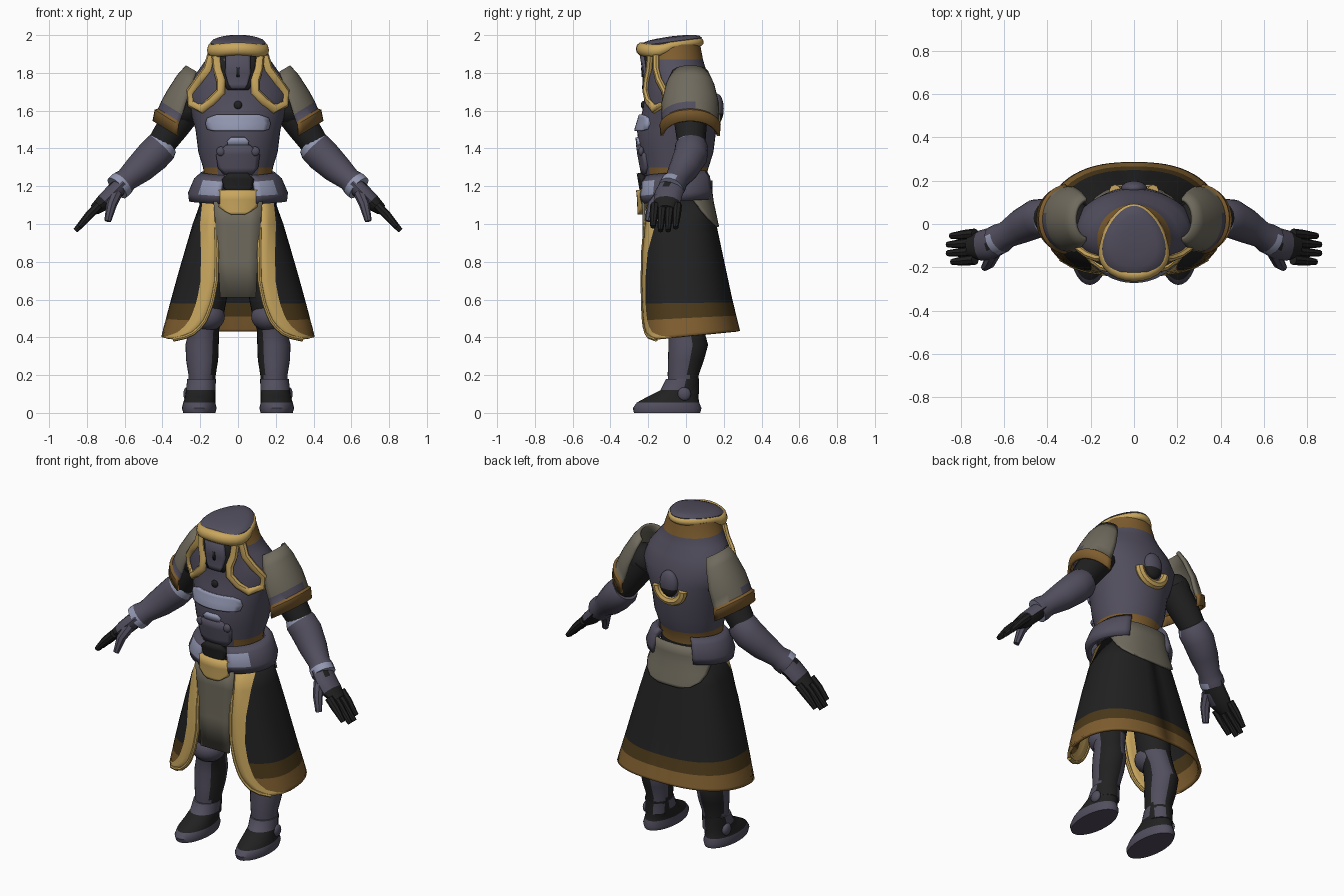
import bpy, bmesh
from math import sin, cos, pi, asin, sqrt
from mathutils import Vector as V

if "Cube" in bpy.data.objects:
    bpy.data.objects.remove(bpy.data.objects["Cube"])

COLOURS = {"armour": (.085, .077, .113), "gold": (.58, .38, .11), "bronze": (.21, .11, .028),
           "brown": (.07, .04, .01), "black": (.015, .015, .015), "cloth": (.16, .145, .11),
           "pale_steel": (.29, .31, .44)}
MATS = {}
for key, rgb in COLOURS.items():
    m = bpy.data.materials.new(key)
    m.use_nodes = True
    m.diffuse_color = (*rgb, 1)
    m.node_tree.nodes["Principled BSDF"].inputs["Base Color"].default_value = (*rgb, 1)
    MATS[key] = m


def sheet(name, rows, mat, closed=False, cap=False, thick=0, mirror=False, loop=False):
    """Skin a grid of points; mat is a colour name or a rule (row, column, centre)."""
    bm = bmesh.new()
    vs = [[bm.verts.new(p) for p in r] for r in rows]
    n, w = len(rows), len(rows[0])
    used = []

    def face(corners, i, j):
        f = bm.faces.new(corners)
        key = mat if isinstance(mat, str) else mat(i, j, f.calc_center_median())
        if key not in used:
            used.append(key)
        f.material_index = used.index(key)

    for i in range(n if loop else n - 1):
        for j in range(w if closed else w - 1):
            a, b = vs[i], vs[(i + 1) % n]
            face([a[j], a[(j + 1) % w], b[(j + 1) % w], b[j]], i, j)
    if cap:
        face(vs[0][::-1], 0, 0)
        face(vs[-1], n - 2, 0)
    bmesh.ops.recalc_face_normals(bm, faces=bm.faces)
    me = bpy.data.meshes.new(name)
    bm.to_mesh(me)
    bm.free()
    for key in used:
        me.materials.append(MATS[key])
    ob = bpy.data.objects.new(name, me)
    bpy.context.collection.objects.link(ob)
    bpy.ops.object.select_all(action="DESELECT")
    ob.select_set(True)
    bpy.context.view_layer.objects.active = ob
    bpy.ops.object.shade_smooth_by_angle(angle=.75)
    if thick:
        mod = ob.modifiers.new("thickness", "SOLIDIFY")
        mod.thickness, mod.offset = thick, 0
    if mirror:
        ob.modifiers.new("mirror", "MIRROR")


def ring(z, cx, cy, rx, ry, n=28):
    return [(cx + rx * sin(2 * pi * k / n), cy - ry * cos(2 * pi * k / n), z) for k in range(n)]


def loft(name, rings, mat, mirror=False, n=28):
    sheet(name, [ring(*r, n) for r in rings], mat, True, True, mirror=mirror)


def tube(name, pts, radii, mat, ref=(0, 1, 0), flat=1, n=12, mirror=False, loop=False):
    pts, rows = [V(p) for p in pts], []
    for i, p in enumerate(pts):
        after = pts[(i + 1) % len(pts)] if loop else pts[min(i + 1, len(pts) - 1)]
        before = pts[i - 1] if loop else pts[max(i - 1, 0)]
        t = (after - before).normalized()
        b = t.cross(V(ref)).normalized()
        c = b.cross(t)
        r = radii[i] if isinstance(radii, list) else radii
        rows.append([p + b * r * cos(2 * pi * k / n) + c * r * flat * sin(2 * pi * k / n) for k in range(n)])
    sheet(name, rows, mat, True, not loop, mirror=mirror, loop=loop)


def ball(name, centre, size, mat, mirror=False):
    x, y, z = centre
    a, b, c = size
    arcs = [pi * (k + .15) / 10.3 for k in range(11)]
    loft(name, [(z - c * cos(t), x, y, a * sin(t), b * sin(t)) for t in arcs], mat, mirror, 18)


# Torso: (height, half width, centre y, half depth)
TORSO = [(1.0, .18, -.04, .16), (1.15, .18, -.05, .155), (1.22, .175, -.06, .155), (1.3, .185, -.055, .175),
         (1.38, .21, -.05, .195), (1.5, .225, -.05, .21), (1.6, .255, -.03, .2), (1.68, .28, -.03, .19),
         (1.76, .25, -.04, .175), (1.82, .205, -.055, .16), (1.87, .17, -.07, .16), (1.95, .145, -.08, .155)]


def torso_at(z):
    for a, b in zip(TORSO, TORSO[1:]):
        if z <= b[0]:
            f = (z - a[0]) / (b[0] - a[0])
            return [p + (q - p) * f for p, q in zip(a, b)][1:]
    return TORSO[-1][1:]


def front(x, z, off=0):
    rx, cy, ry = torso_at(z)
    return V((x, cy - ry * sqrt(max(0, 1 - (x / rx) ** 2)) - off, z))


def plate(name, rows, mat, off):
    """A plate lying on the front of the torso; rows are (height, half width)."""
    grid = [[front(h * k / 5, z, off) for k in range(-5, 6)] for z, h in rows]
    sheet(name, grid, mat, thick=.03)


def torso_rule(i, j, c):
    if c.z < 1.22:
        return "black"
    return "bronze" if c.z > 1.87 or (c.z < 1.3 and (abs(c.x) > .1 or c.y > 0)) else "armour"


loft("torso", [(z, 0, cy, rx, ry) for z, rx, cy, ry in TORSO], torso_rule, n=40)
plate("face_recess", [(1.92, .1), (1.82, .09), (1.75, .08), (1.71, .055)], "black", -.01)
plate("face_mask", [(1.91, .06), (1.8, .065), (1.74, .05), (1.715, .035)], "armour", 0)
plate("mask_slot", [(1.83, .007), (1.78, .007)], "black", .005)
chest = [(1.575, .11), (1.56, .155), (1.53, .165), (1.5, .155), (1.495, .13)]
plate("chest_plate", chest, "pale_steel", -.002)
plate("upper_belly_plate", [(1.46, .035), (1.44, .055), (1.415, .05)], "pale_steel", -.002)
plate("belly_plate", [(1.42, .06), (1.37, .11), (1.3, .1), (1.265, .07)], "armour", 0)
plate("belt_buckle", [(1.27, .05), (1.24, .08), (1.19, .07), (1.165, .035)], "black", .022)
plate("gold_crescent", [(1.18, .135), (1.13, .125), (1.09, .095), (1.065, .06), (1.05, .03)], "gold", .04)
ball("chest_stud", front(0, 1.63), (.022, .012, .022), "black")
ball("belly_stud", front(.09, 1.385, .01), (.025, .015, .025), "armour", True)

# Lapel trim looping down from the hood
lapel = [(.14, 1.89), (.16, 1.82), (.205, 1.76), (.25, 1.7), (.245, 1.635), (.19, 1.61),
         (.14, 1.65), (.092, 1.7), (.09, 1.76), (.108, 1.82), (.115, 1.89)]
tube("lapel_trim", [front(x, z, .004) for x, z in lapel], .025, "gold", flat=.75, n=8, mirror=True)


# Helmet cap and rim, arched over the brow
def egg(t, s, h):
    y = -.08 - .155 * s * cos(t)
    return V((.135 * s * sin(t) * (1 + .25 * cos(t)), y, 1.935 + (y + .25) * .13 + h))


turn = [2 * pi * k / 32 for k in range(32)]
dome = [(.97, -.02), (1.06, .008), (.97, .02), (.78, .029), (.45, .034), (.05, .036)]
sheet("helmet_cap", [[egg(t, s, h) for t in turn] for s, h in dome], "armour", True, True)
brow = [max(0, cos(t)) for t in turn]
tube("helmet_rim", [egg(t, 1, -.014 - .07 * b * (1 - b) + .004 * b) for t, b in zip(turn, brow)],
     [.019 + .012 * min(1, 2 * b) for b in brow], "gold", ref=(0, 0, 1), flat=1.15, n=10, loop=True)

# Back device with its half ring
ball("back_device", (0, .165, 1.61), (.06, .035, .08), lambda i, j, c: "black" if c.z < 1.58 else "armour")
half = [pi * k / 12 for k in range(13)]
tube("back_ring", [(.088 * cos(t), .155, 1.58 - .08 * sin(t)) for t in half], .027, "gold", n=8)


# Skirt, open at the front, with trim and hem
def skirt_size(z):
    f = max(0, (1.15 - z) / .75)
    return .18 + .22 * f ** .9, .12 + .16 * f, .215 + .02 * min(1, f * 3)


def skirt_point(a, z, off=0):
    rx, back, fr = skirt_size(z)
    s, c = sin(a), cos(a)
    x = (rx + off) * (abs(s) ** .8) * (1 if s >= 0 else -1)
    y = -(fr + off) * c ** .7 if c > 0 else (back + off) * abs(c) ** .9
    return V((x, y, z + .1 * y * max(0, .6 - z) * 5))


def angle_at(x, z):
    return asin(min(.99, x / skirt_size(z)[0]) ** 1.25)


opening = [(1.15, .11), (1.0, .115), (.85, .112), (.7, .115), (.62, .13), (.58, .14), (.53, .16),
           (.5, .175), (.47, .2), (.44, .235), (.42, .28), (.405, .34)]
skirt_rows = []
for z, x in opening:
    a = angle_at(x, z)
    b = max(a + .02, angle_at(x + .08, z))
    half_row = [a, (a + b) / 2] + [b + (pi - b) * k / 18 for k in range(19)]
    skirt_rows.append([skirt_point(t, z) for t in half_row])


def skirt_rule(i, j, c):
    if j < 2:
        return "gold"
    return "bronze" if i >= 7 else "brown" if i >= 5 else "black"


sheet("skirt", skirt_rows, skirt_rule, thick=.016, mirror=True)
tube("skirt_edge", [r[0] for r in skirt_rows], .012, "gold", n=8, mirror=True)
tabard = [(1.12, .13, -.225), (1.0, .12, -.222), (.8, .105, -.222), (.61, .095, -.222)]
sheet("tabard", [[(w * k / 2, y, z) for k in range(-2, 3)] for z, w, y in tabard], "cloth", thick=.015)
drape = [(1.23, 1.5), (1.17, 1.5), (1.12, 1.3), (1.07, 1.05), (1.03, .8), (1.0, .5), (.985, .2)]
sheet("back_drape", [[skirt_point(pi + w * k / 8, z, .014) for k in range(-8, 9)] for z, w in drape],
      "cloth", thick=.012)

# Hip guards wrapping the waist from front to back
guard = [(1.25, .185, .17), (1.22, .22, .19), (1.15, .25, .2), (1.11, .245, .19)]
hip_angles = [.38 + 2.2 * k / 16 for k in range(17)]
sheet("hip_guards", [[(rx * sin(a), -.045 - ry * cos(a), z + .012 * (a - .5)) for a in hip_angles]
                     for z, rx, ry in guard],
      lambda i, j, c: "pale_steel" if i == 1 and j < 4 else "armour", thick=.03, mirror=True)

# Shoulder guards
guard = [(.27, 1.835, .09, .07), (.315, 1.785, .12, .1), (.37, 1.7, .145, .13), (.4, 1.645, .145, .145),
         (.418, 1.605, .145, .15), (.435, 1.6, .155, .165), (.445, 1.545, .15, .175)]


def guard_rule(i, j, c):
    return "bronze" if i > 3 else "armour" if i == 3 and j < 9 else "cloth"


fan = [1.48 * k / 8 for k in range(-8, 9)]
sheet("shoulder_guards", [[(x - .8 * d * (1 - cos(t)), .022 + hy * sin(t), z - .5 * d * (1 - cos(t)))
                           for t in fan] for x, z, hy, d in guard], guard_rule, thick=.016, mirror=True)

# Arms
ball("shoulders", (.28, .01, 1.62), (.09, .1, .1), "black", True)
tube("upper_arms", [(.26, .02, 1.63), (.34, .025, 1.52), (.43, .03, 1.39)], [.09, .085, .07], "black",
     n=16, mirror=True)


def forearm_rule(i, j, c):
    return "pale_steel" if (i == 0 and c.y < .01) or (i == 5 and c.y < -.05) else "armour"


tube("forearms", [(.385, .035, 1.43), (.405, .03, 1.408), (.45, .025, 1.362), (.52, -.01, 1.295),
                  (.59, -.05, 1.235), (.615, -.065, 1.213), (.64, -.078, 1.19)],
     [.075, .088, .09, .08, .062, .07, .07], forearm_rule, n=20, mirror=True)

# Hands
tube("palms", [(.62, -.07, 1.205), (.66, -.09, 1.165), (.71, -.1, 1.115), (.76, -.105, 1.075)],
     [.045, .046, .044, .03], lambda i, j, c: "armour" if i < 2 and (c.y < -.1 or j < 3) else "black",
     flat=1.6, mirror=True)
for k, reach in enumerate([.09, .105, .105, .085]):
    y = -.045 - .04 * k
    tube(f"finger_{k + 1}", [(.735, y, 1.1), (.785, y - .005, 1.05), (.755 + reach, y - .01, 1.07 - reach)],
         [.024, .023, .014], "black", n=8, mirror=True)
tube("thumbs", [(.645, -.13, 1.16), (.67, -.18, 1.1), (.69, -.2, 1.015)], [.032, .028, .018], "armour",
     n=8, mirror=True)


# Legs and boots
def leg_rule(i, j, c):
    return "black" if c.z > .56 or (c.x > .18 and c.y > .02) or (c.x < .14 and c.y < .02) else "armour"


loft("legs", [(.1, .195, -.01, .07, .08), (.2, .19, -.015, .072, .082), (.28, .19, .0, .085, .095),
              (.36, .19, .012, .088, .105), (.44, .18, .0, .08, .095), (.52, .165, -.02, .09, .1),
              (.6, .155, -.02, .095, .1), (.8, .13, -.02, .095, .11), (1.1, .095, -.03, .085, .11)],
     leg_rule, True)
ball("knee_guards", (.168, -.045, .51), (.1, .095, .08), "armour", True)
loft("boots", [(0, .205, -.1, .085, .175), (.025, .205, -.1, .092, .182), (.055, .205, -.095, .085, .165),
               (.085, .2, -.07, .08, .135), (.12, .197, -.035, .078, .1), (.18, .193, -.018, .076, .088)],
     lambda i, j, c: "armour" if c.z < .045 or (c.z > .13 and c.y < 0) else "black", True)
ball("ankle_discs", (.27, -.01, .1), (.02, .036, .036), "armour", True)
